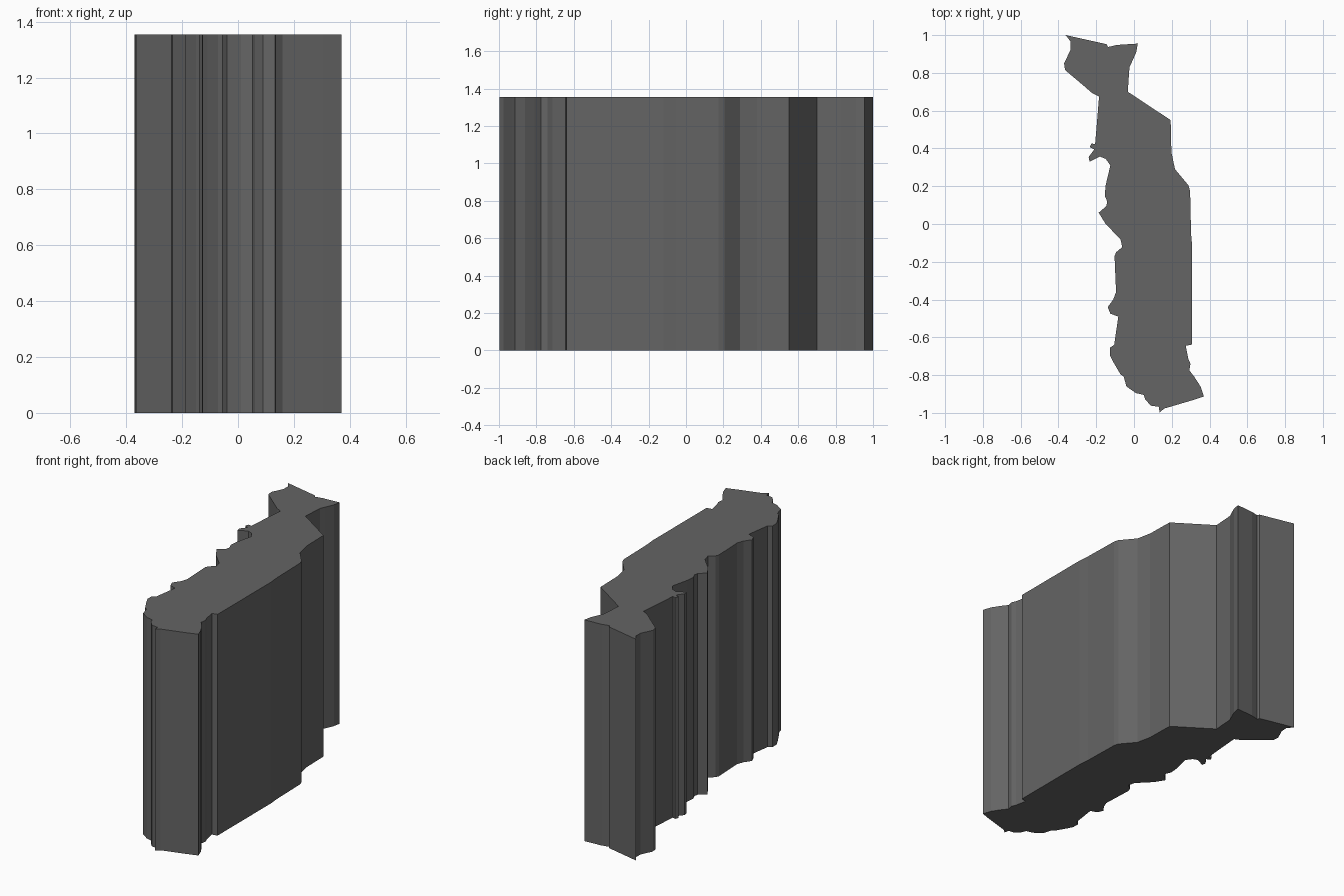
import bpy, bmesh
from mathutils import Vector

HEIGHT = 1.355

# Outline seen from above, clockwise: far end and right side, then near end and ragged left side
outline = [
    (-0.362, 1.0), (-0.145, 0.952), (-0.138, 0.937), (-0.09, 0.948), (0.02, 0.955),
    (0.012, 0.91), (-0.01, 0.86), (-0.024, 0.83), (-0.033, 0.70), (0.194, 0.55),
    (0.198, 0.38), (0.217, 0.29), (0.288, 0.205), (0.297, 0.175),
    (0.302, -0.05), (0.308, -0.12), (0.308, -0.638), (0.274, -0.645),
    (0.288, -0.715), (0.299, -0.74), (0.293, -0.775), (0.32, -0.81), (0.352, -0.86),
    (0.37, -0.913), (0.306, -0.934), (0.16, -0.977), (0.135, -0.998),
    (0.132, -0.968), (0.09, -0.962), (0.06, -0.93), (0.052, -0.905), (0.01, -0.895),
    (-0.04, -0.86), (-0.055, -0.807), (-0.072, -0.795), (-0.11, -0.73),
    (-0.127, -0.695), (-0.128, -0.655), (-0.105, -0.64), (-0.083, -0.49), (-0.125, -0.475),
    (-0.139, -0.44), (-0.11, -0.40), (-0.095, -0.36), (-0.103, -0.17),
    (-0.095, -0.15), (-0.062, -0.122), (-0.072, -0.08), (-0.15, 0.0),
    (-0.187, 0.06), (-0.146, 0.095), (-0.142, 0.12), (-0.155, 0.15),
    (-0.15, 0.205), (-0.125, 0.31), (-0.15, 0.345), (-0.18, 0.357), (-0.235, 0.33),
    (-0.24, 0.355), (-0.21, 0.395), (-0.235, 0.407), (-0.225, 0.427), (-0.206, 0.422),
    (-0.195, 0.55), (-0.185, 0.675), (-0.22, 0.692), (-0.27, 0.735),
    (-0.365, 0.815), (-0.37, 0.85), (-0.337, 0.92), (-0.335, 0.965)]

# Extrude the closed outline into a flat-topped slab
bm = bmesh.new()
base = bm.faces.new([bm.verts.new((x, y, 0)) for x, y in outline])
grown = bmesh.ops.extrude_face_region(bm, geom=[base], use_keep_orig=True)
top = [g for g in grown["geom"] if isinstance(g, bmesh.types.BMVert)]
bmesh.ops.translate(bm, verts=top, vec=Vector((0, 0, HEIGHT)))
bmesh.ops.triangulate(bm, faces=[f for f in bm.faces if len(f.verts) > 4])
bmesh.ops.recalc_face_normals(bm, faces=bm.faces)

mesh = bpy.data.meshes.new("extruded_slab")
bm.to_mesh(mesh)
bm.free()
slab = bpy.data.objects.new("extruded_slab", mesh)
bpy.context.collection.objects.link(slab)

# Dark grey surface
dark = bpy.data.materials.new("dark_grey")
dark.diffuse_color = (0.128, 0.128, 0.128, 1)
mesh.materials.append(dark)
